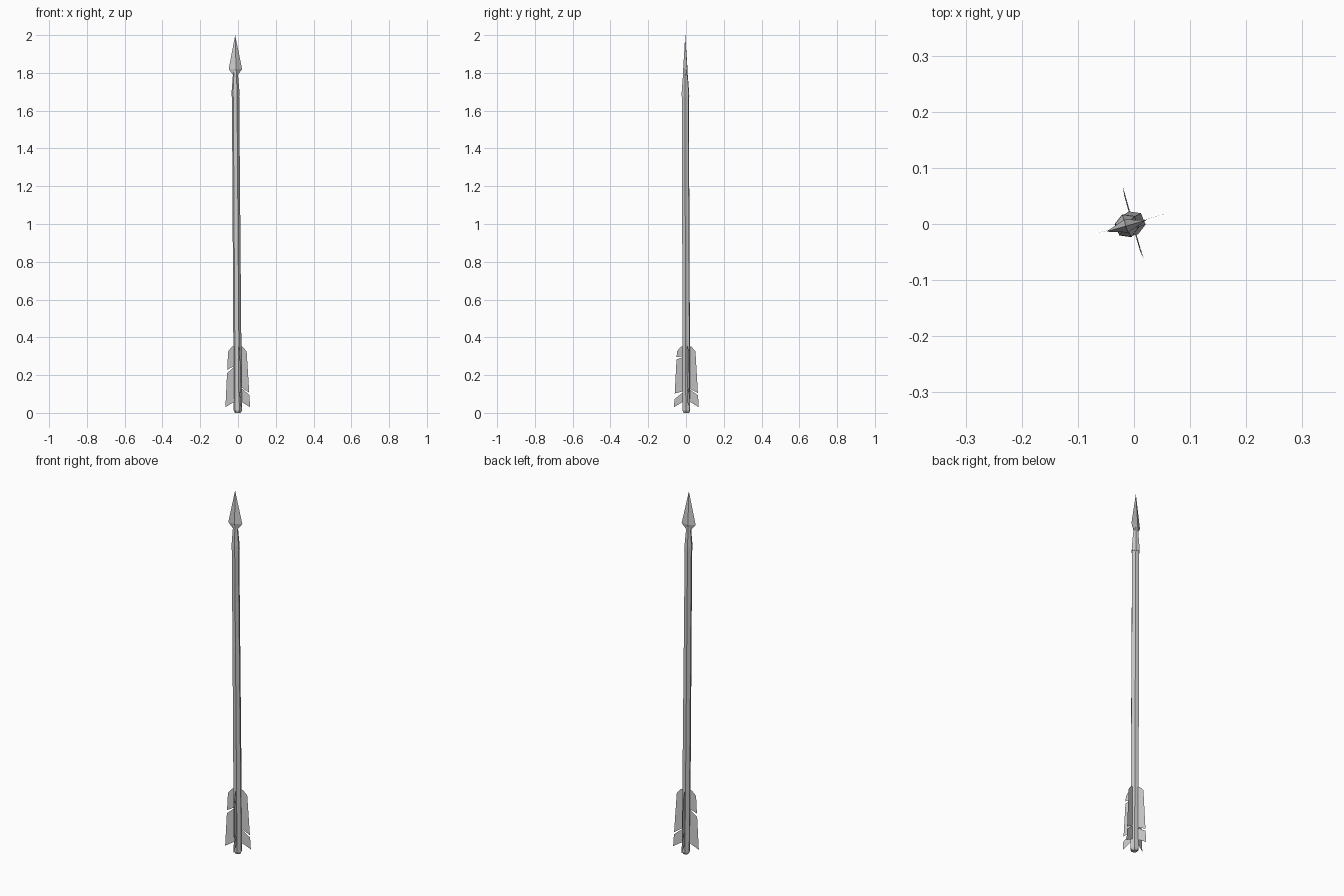
import bpy, bmesh, math
from mathutils import Vector

if "Cube" in bpy.data.objects:
    bpy.data.objects.remove(bpy.data.objects["Cube"])

TURN = math.radians(16)


def axis(z):
    # the arrow leans very slightly
    return Vector((-0.001 - 0.007 * z, 0.002 - 0.003 * z, z))


def finish(name, bm):
    bmesh.ops.recalc_face_normals(bm, faces=bm.faces[:])
    me = bpy.data.meshes.new(name)
    bm.to_mesh(me)
    bm.free()
    ob = bpy.data.objects.new(name, me)
    bpy.context.collection.objects.link(ob)
    return ob


def loft(name, rings, sides, turn):
    # rings: (z, radius along local x, radius along local y)
    bm = bmesh.new()
    loops = []
    for z, rx, ry in rings:
        loop = []
        for i in range(sides):
            a = 2 * math.pi * i / sides
            x, y = rx * math.cos(a), ry * math.sin(a)
            off = Vector((x * math.cos(turn) - y * math.sin(turn),
                          x * math.sin(turn) + y * math.cos(turn), 0))
            loop.append(bm.verts.new(axis(z) + off))
        loops.append(loop)
    for a, b in zip(loops, loops[1:]):
        for i in range(sides):
            j = (i + 1) % sides
            bm.faces.new((a[i], a[j], b[j], b[i]))
    bm.faces.new(loops[0])
    bm.faces.new(loops[-1])
    bmesh.ops.remove_doubles(bm, verts=bm.verts[:], dist=0.0002)
    return finish(name, bm)


# six-sided shaft with a small chamfer at the tail
HEX = math.radians(-8)
loft("shaft", [(0, .015, .015), (.012, .022, .022), (1.68, .0195, .0195)], 6, HEX)

# tapered socket holding the head
loft("socket", [(1.675, .022, .022), (1.70, .021, .021), (1.81, .012, .012)], 6, HEX)

# diamond-section blade
loft("arrowhead", [(1.79, .014, .010), (1.82, .037, .012), (2.0, .00005, .00005)], 4, TURN)


def vane(name, angle, pieces):
    # each piece: (radius, z) outline of one feather strip
    bm = bmesh.new()
    d = Vector((math.cos(angle), math.sin(angle), 0))
    for outline in pieces:
        bm.faces.new([bm.verts.new(axis(z) + d * r) for r, z in outline])
    finish(name, bm)


# feather outlines split by slanted notches: (inner z, outer z, gap)
def feather(notches):
    def outer(z):
        return .051 + (.325 - z) * .058
    pieces, top = [], [(.014, .355), (.03, .35), (.051, .325)]
    for zi, zo, gap in notches:
        pieces.append(top + [(outer(zo), zo), (.014, zi)])
        top = [(.014, zi - .003), (outer(zo - gap), zo - gap)]
    pieces.append(top + [(.068, .03), (.014, .062)])
    return pieces


notch_sets = [
    [(.14, .107, .012)],
    [(.13, .105, .012)],
    [(.25, .228, .018)],
    [(.30, .295, .012), (.115, .103, .03)],
]
for i, notches in enumerate(notch_sets):
    vane("feather_%d" % (i + 1), TURN + i * math.pi / 2, feather(notches))
